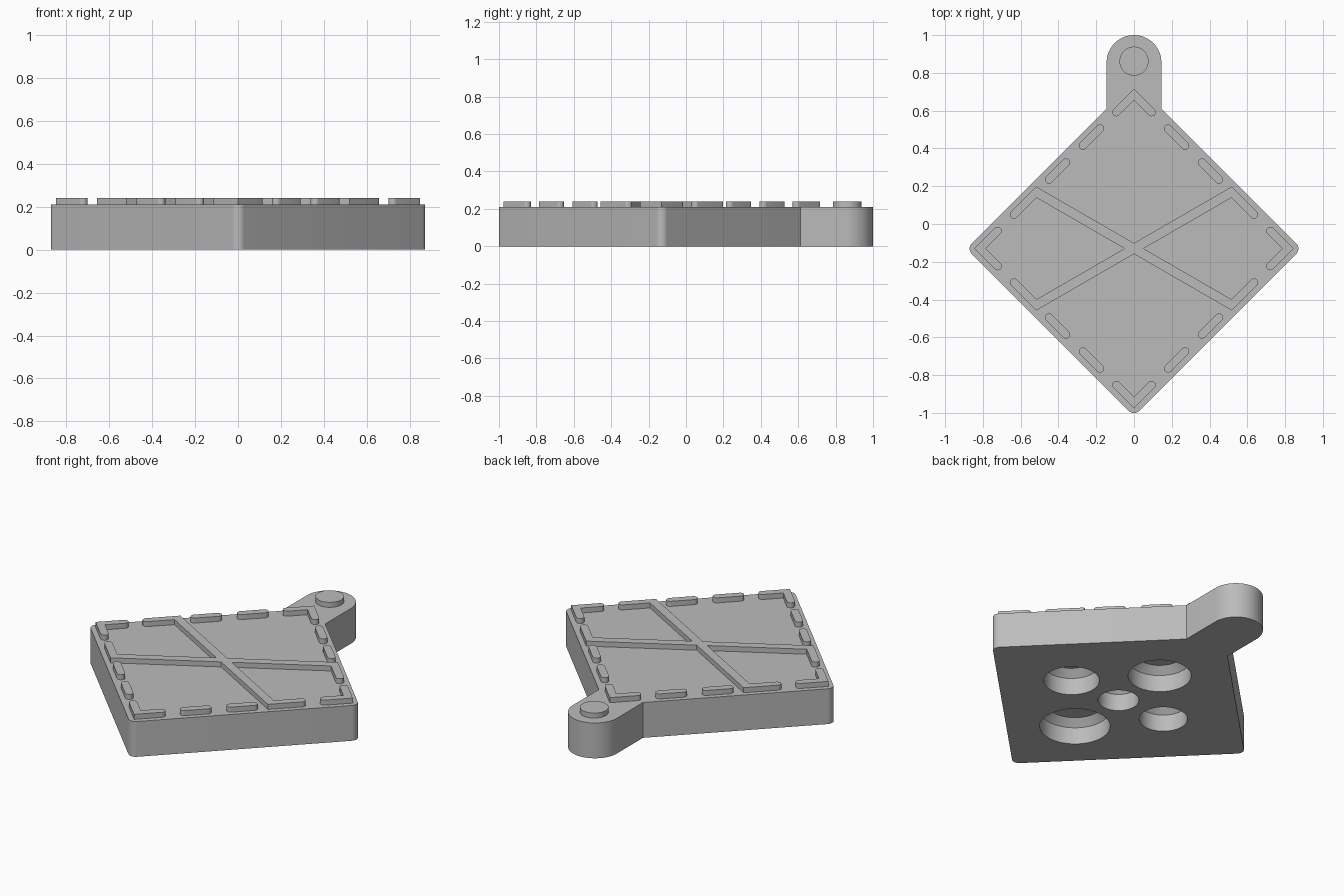
import bpy, bmesh
from math import cos, sin, pi, radians, sqrt

if "Cube" in bpy.data.objects:
    bpy.data.objects.remove(bpy.data.objects["Cube"], do_unlink=True)

CY = -0.13              # centre of the diamond
TOP, RAISED = 0.21, 0.24
MID, HALF = 0.815, 0.022  # border line position and half width

grey = bpy.data.materials.new("plain grey")
grey.use_nodes = True
grey.diffuse_color = (0.5, 0.5, 0.5, 1)
grey.node_tree.nodes["Principled BSDF"].inputs["Base Color"].default_value = (0.5, 0.5, 0.5, 1)


def finish(name, bm):
    bmesh.ops.recalc_face_normals(bm, faces=bm.faces)
    mesh = bpy.data.meshes.new(name)
    bm.to_mesh(mesh)
    bm.free()
    mesh.materials.append(grey)
    obj = bpy.data.objects.new(name, mesh)
    bpy.context.collection.objects.link(obj)
    return obj


def smooth(obj):
    bpy.ops.object.select_all(action='DESELECT')
    obj.select_set(True)
    bpy.context.view_layer.objects.active = obj
    bpy.ops.object.shade_smooth_by_angle(angle=radians(30))


def prism(name, pts, z0, z1):
    bm = bmesh.new()
    face = bm.faces.new([bm.verts.new((x, y, z0)) for x, y in pts])
    up = bmesh.ops.extrude_face_region(bm, geom=[face])["geom"]
    for v in up:
        if isinstance(v, bmesh.types.BMVert):
            v.co.z = z1
    return finish(name, bm)


def arc(cx, cy, r, a0, a1, n=12):
    angles = [radians(a0 + (a1 - a0) * i / n) for i in range(n + 1)]
    return [(cx + r * cos(a), cy + r * sin(a)) for a in angles]


def mirrored(half):
    # closes a half outline that starts and ends on x = 0
    return half + [(-x, y) for x, y in reversed(half) if x > 1e-5]


def raised(name, pts):
    smooth(prism(name, [(x, y + CY) for x, y in pts], TOP - 0.01, RAISED))


# body: rounded diamond with a round-ended tab
SHARP, R = 0.887, 0.04
inset = SHARP - R * sqrt(2)
half = arc(0, 0.855, 0.145, 90, 0, 24) + [(0.145, SHARP - 0.145 + CY)]
half += arc(inset, CY, R, 45, -45) + arc(0, CY - inset, R, -45, -90, 6)
body = prism("body", mirrored(half), 0, TOP)

# underside pockets: straight walls with a tapered roof
cutter_bm = bmesh.new()
for x, y, r in [(0, 0, 0.11), (-0.315, 0, 0.13), (0.33, 0, 0.15),
                (0, 0.345, 0.17), (0, -0.365, 0.19)]:
    rings = []
    for rad, z in [(r, -0.05), (r, 0.1), (r - 0.04, 0.14)]:
        rings.append([cutter_bm.verts.new((px, py, z))
                      for px, py in arc(x, y + CY, rad, 0, 360, 48)[:-1]])
    for low, high in zip(rings, rings[1:]):
        for i in range(48):
            j = (i + 1) % 48
            cutter_bm.faces.new((low[i], low[j], high[j], high[i]))
    cutter_bm.faces.new(rings[0])
    cutter_bm.faces.new(rings[-1])
cutter = finish("pocket_cutter", cutter_bm)
cutter.hide_render = True
cut = body.modifiers.new("pockets", 'BOOLEAN')
cut.object = cutter
cut.operation = 'DIFFERENCE'
cut.solver = 'EXACT'
bpy.context.view_layer.objects.active = body
bpy.ops.object.modifier_apply(modifier=cut.name)
bpy.data.objects.remove(cutter, do_unlink=True)
smooth(body)

# peg on the tab
smooth(prism("tab_peg", arc(0, 0.862, 0.077, 0, 360, 40)[:-1], TOP - 0.01, RAISED))

# border dashes, two on each side
for sx in (1, -1):
    for sy in (1, -1):
        for k, t in enumerate((0.225, 0.405)):
            a, b = t - 0.045, t + 0.045
            pts = arc(a, MID - a, HALF, 45, 225) + arc(b, MID - b, HALF, -135, 45)
            side = ("left" if sx > 0 else "right") + ("_back" if sy > 0 else "_front")
            raised(f"dash_{side}_{k + 1}", [(x * sx, y * sy) for x, y in pts])

# corner brackets
edge = HALF * sqrt(2)
bracket = mirrored([(0, MID + edge)] + arc(0.093, MID - 0.093, HALF, 45, -135)
                   + [(0, MID - edge)])
for name, (c, s) in {"back": (1, 0), "right": (0, 1),
                     "front": (-1, 0), "left": (0, -1)}.items():
    raised(f"bracket_{name}", [(c * x - s * y, s * x + c * y) for x, y in bracket])

# diagonal cross whose arms bend into the border line
slope, rise = 1 / sqrt(3), 0.029
outer_x = (MID + edge - rise) / (1 + slope)
inner_x = (MID - edge + rise) / (1 + slope)
quarter = [(0, rise), (outer_x, MID + edge - outer_x)]
quarter += arc(0.635, MID - 0.635, HALF, 45, -135)
quarter += [(inner_x, MID - edge - inner_x), (rise / slope, 0)]
raised("cross", mirrored(quarter + [(x, -y) for x, y in reversed(quarter[:-1])]))
